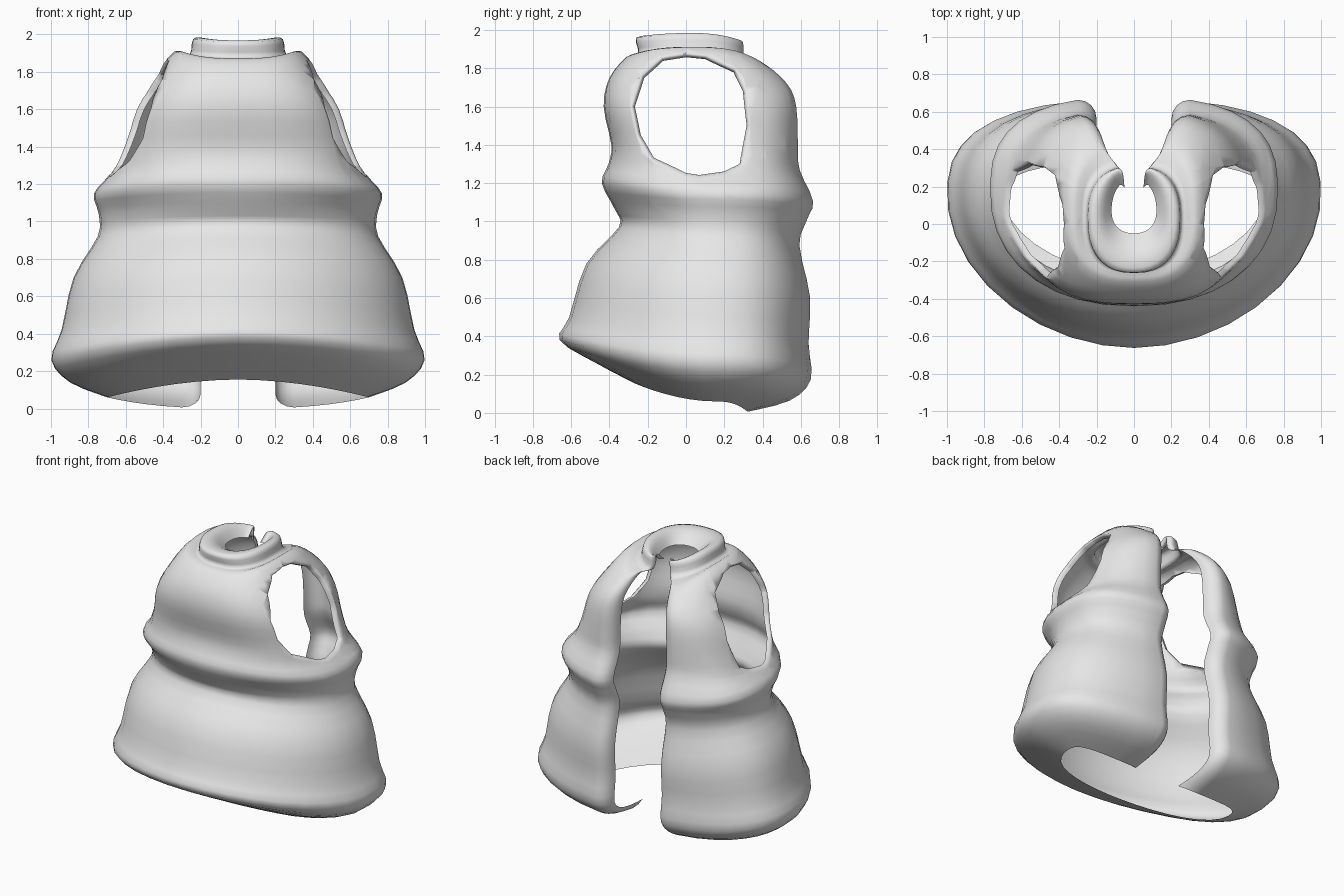
import bpy, bmesh, math
from mathutils import Vector

cube = bpy.data.objects.get("Cube")
if cube:
    bpy.data.objects.remove(cube)

# Rings from inner hem to inner collar:
# height at front, side, back; half width; front y, back y; middle y; half gap
RINGS = [
    (.155, .06, 0, .70, -.27, .33, .15, .2),
    (.26, .14, .06, .90, -.47, .55, .15, .2),
    (.38, .26, .17, 1, -.66, .66, .15, .2),
    (.5, .42, .36, .945, -.61, .65, .15, .2),
    (.78, .7, .6, .88, -.52, .66, .15, .2),
    (.97, .92, .87, .75, -.35, .61, .16, .2),
    (1.06, 1.04, 1, .745, -.37, .65, .17, .2),
    (1.2, 1.15, 1.1, .77, -.44, .68, .18, .2),
    (1.3, 1.26, 1.27, .68, -.405, .61, .15, .2),
    (1.4, 1.4, 1.4, .625, -.39, .605, .1, .2),
    (1.6, 1.6, 1.6, .56, -.43, .6, .08, .19),
    (1.75, 1.76, 1.71, .46, -.4, .56, .06, .17),
    (1.86, 1.91, 1.8, .34, -.31, .44, .05, .13),
    (1.88, 1.89, 1.84, .26, -.25, .32, .04, .07),
    (1.96, 1.975, 1.93, .24, -.26, .31, .03, .06),
    (1.96, 1.975, 1.93, .18, -.16, .29, .05, .055),
    (1.9, 1.9, 1.88, .12, -.05, .24, .07, .05),
]
# Armhole outline in side projection (y, z), anticlockwise
ARMHOLE = [(-.27, 1.6), (-.24, 1.45), (-.17, 1.33), (0, 1.25), (.07, 1.24), (.2, 1.26),
           (.28, 1.3), (.32, 1.5), (.3, 1.68), (.25, 1.78), (.1, 1.85), (0, 1.86),
           (-.12, 1.84), (-.22, 1.75)]
STEPS, COLUMNS, ROLL = 3, 16, 4


def smooth_rings(rings, steps):
    """Catmull-Rom interpolation between rings."""
    out = []
    last = len(rings) - 1
    for i in range(last):
        quad = [rings[max(0, min(last, i + k))] for k in (-1, 0, 1, 2)]
        for s in range(steps):
            t = s / steps
            out.append([b + t / 2 * (c - a + t * (2 * a - 5 * b + 4 * c - d
                        + t * (3 * (b - c) + d - a)))
                        for a, b, c, d in zip(*quad)])
    return out + [list(rings[-1])]


def half_ring(ring, level):
    """Points on the left half, from the front middle to the rolled back edge."""
    zf, zs, zb, a, yf, yb, mid, gap = ring
    roll = gap / 2
    boxy = max(0, 1 - ((level - .65) / .25) ** 2)
    n_front = 1.85 + .4 * level + .7 * boxy
    n_back = 2.7 - .5 * level + .6 * boxy
    end = math.pi - math.asin(min(1, (gap + roll) / a) ** (n_back / 2))
    pts = []
    for i in range(COLUMNS + 1):
        ang = end * i / COLUMNS
        s, c = abs(math.sin(ang)), math.cos(ang)
        n, reach, z_end = (n_front, yf, zf) if c > 0 else (n_back, yb, zb)
        pts.append(Vector((a * s ** (2 / n),
                           mid + (reach - mid) * abs(c) ** (2 / n),
                           zs + (z_end - zs) * c * c)))
    tip = pts[-1].copy()
    lift = .07 * max(0, 1 - 8 * level)   # rounded lower corner of each back panel
    for i in range(1, ROLL + 1):
        ang = math.pi / 2 * i / ROLL
        drop = 1 - math.cos(ang)
        pts.append(tip + Vector((-roll * math.sin(ang), -roll * drop, lift * drop)))
    return pts


def cut_armhole(bm, side):
    """Trim the armhole in side projection and roll its border inward."""
    centre = Vector((0, .03, 1.55))
    outline = [centre + (Vector((0, y, z)) - centre) * 1.05 for y, z in ARMHOLE]
    inside = [f for f in bm.faces
              if f.calc_center_median().x * side > .28 and 1.1 < f.calc_center_median().z < 1.95]
    for p, q in zip(outline, outline[1:] + outline[:1]):
        d = q - p
        normal = Vector((0, d.z, -d.y)).normalized()
        geom = set(inside)
        for f in inside:
            geom.update(f.edges)
            geom.update(f.verts)
        res = bmesh.ops.bisect_plane(bm, geom=list(geom), dist=1e-5,
                                     plane_co=p, plane_no=normal)
        inside = [f for f in res["geom"] if isinstance(f, bmesh.types.BMFace)
                  and (f.calc_center_median() - p).dot(normal) < 0]
    doomed = set(inside)
    rim = [e for e in {e for f in inside for e in f.edges}
           if any(f not in doomed for f in e.link_faces)]
    bmesh.ops.delete(bm, geom=inside, context="FACES")
    for pull, depth in ((.012, .012), (.006, .025)):
        res = bmesh.ops.extrude_edge_only(bm, edges=[e for e in rim if e.is_valid])["geom"]
        rim = [g for g in res if isinstance(g, bmesh.types.BMEdge)]
        for v in (g for g in res if isinstance(g, bmesh.types.BMVert)):
            to_mid = centre - v.co
            to_mid.x = 0
            v.co += to_mid.normalized() * pull + Vector((-side * depth, 0, 0))


# Garment shell, open at the back
bm = bmesh.new()
grid = []
rings = smooth_rings(RINGS, STEPS)
for k, ring in enumerate(rings):
    left = half_ring(ring, k / (len(rings) - 1))
    right = [Vector((-p.x, p.y, p.z)) for p in left[:0:-1]]
    grid.append([bm.verts.new(p) for p in right + left])
for low, high in zip(grid, grid[1:]):
    for i in range(len(low) - 1):
        bm.faces.new((low[i], low[i + 1], high[i + 1], high[i]))

for side in (-1, 1):
    cut_armhole(bm, side)
bmesh.ops.remove_doubles(bm, verts=bm.verts[:], dist=.0005)
for f in bm.faces:
    f.smooth = True

mesh = bpy.data.meshes.new("open_back_gown")
bm.to_mesh(mesh)
bm.free()
gown = bpy.data.objects.new("open_back_gown", mesh)
bpy.context.collection.objects.link(gown)

# Cloth colour
cloth = bpy.data.materials.new("light_grey_cloth")
cloth.use_nodes = True
colour = (.8, .8, .8, 1)
cloth.diffuse_color = colour
cloth.node_tree.nodes["Principled BSDF"].inputs["Base Color"].default_value = colour
mesh.materials.append(cloth)
